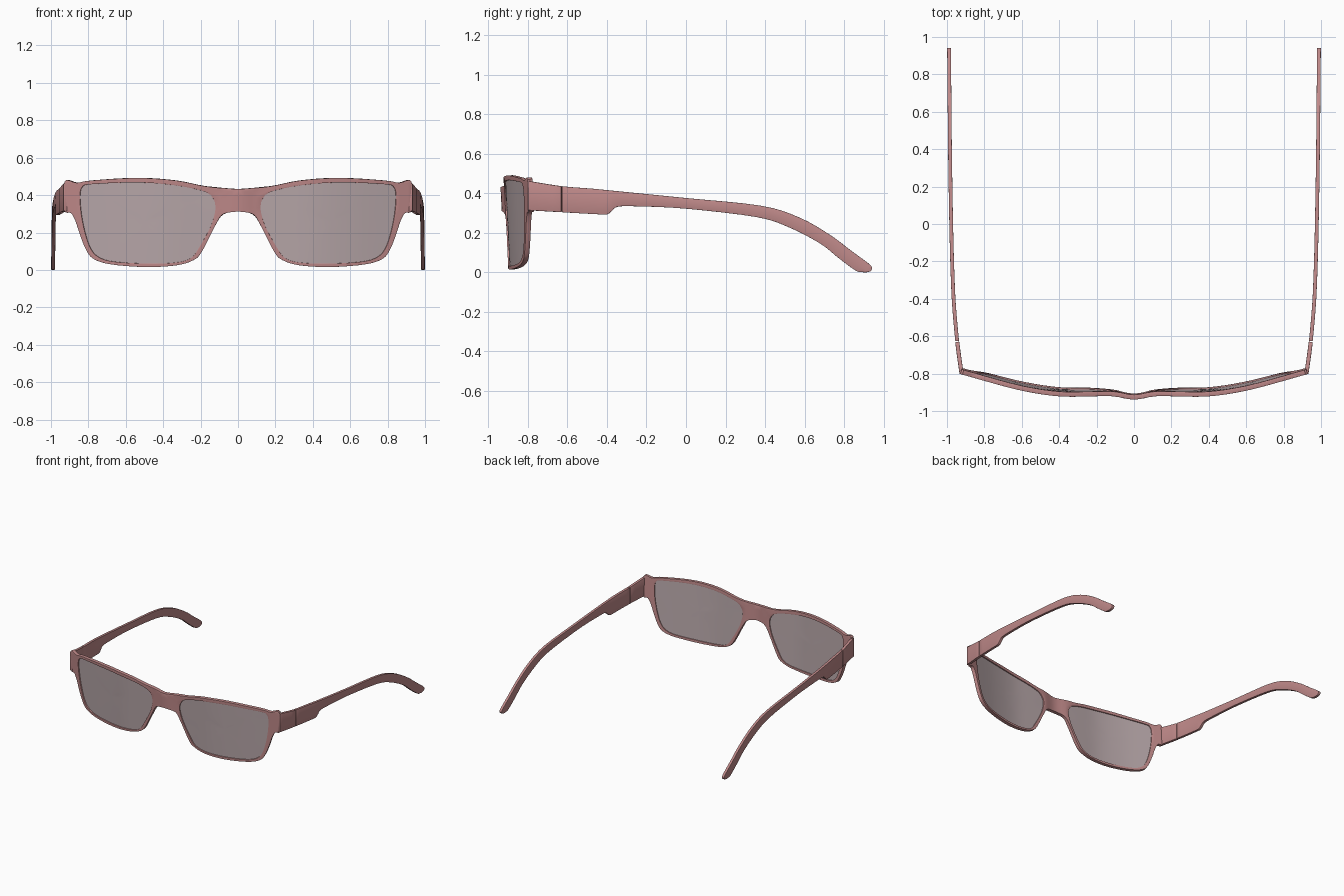
import bpy, bmesh, math
from mathutils import Vector

cube = bpy.data.objects.get("Cube")
if cube:
    bpy.data.objects.remove(cube, do_unlink=True)


def material(name, rgb):
    m = bpy.data.materials.new(name)
    m.use_nodes = True
    m.diffuse_color = (*rgb, 1)
    m.node_tree.nodes["Principled BSDF"].inputs["Base Color"].default_value = (*rgb, 1)
    return m


ROSE = material("rose frame", (0.52, 0.25, 0.25))
TINT = material("grey rose lens", (0.48, 0.39, 0.40))


def spline(pts, n, closed=False):
    """Smooth path through the points, n samples per span."""
    p = [Vector(q) for q in pts]
    count = len(p)
    get = (lambda i: p[i % count]) if closed else (lambda i: p[min(max(i, 0), count - 1)])
    out = []
    for i in range(count if closed else count - 1):
        a, b, c, d = (get(i + k) for k in (-1, 0, 1, 2))
        for s in range(n):
            t = s / n
            out.append(0.5 * (2 * b + (c - a) * t + (2 * a - 5 * b + 4 * c - d) * t * t
                              + (3 * b - a - 3 * c + d) * t ** 3))
    return out if closed else out + [p[-1]]


def follow(pts, x):
    """Smooth height of a curve y(x) given by a few points."""
    x = min(max(x, pts[0][0]), pts[-1][0])
    last = len(pts) - 1
    slope = lambda i: ((pts[min(i + 1, last)][1] - pts[max(i - 1, 0)][1])
                       / (pts[min(i + 1, last)][0] - pts[max(i - 1, 0)][0]))
    i = max(k for k in range(last) if pts[k][0] <= x)
    (x0, y0), (x1, y1) = pts[i], pts[i + 1]
    w = x1 - x0
    t = (x - x0) / w
    return ((2 * t ** 3 - 3 * t * t + 1) * y0 + (t ** 3 - 2 * t * t + t) * w * slope(i)
            + (3 * t * t - 2 * t ** 3) * y1 + (t ** 3 - t * t) * w * slope(i + 1))


def sheet(name, edge_a, edge_b, rows, place, closed, mat, thick, bevel=0, mirror=False):
    """Surface between two paired edges, thickened and rounded."""
    bm = bmesh.new()
    grid = [[bm.verts.new(place(a.lerp(b, r / rows))) for a, b in zip(edge_a, edge_b)]
            for r in range(rows + 1)]
    n = len(edge_a)
    for r in range(rows):
        for i in range(n if closed else n - 1):
            j = (i + 1) % n
            bm.faces.new((grid[r][i], grid[r][j], grid[r + 1][j], grid[r + 1][i]))
    bmesh.ops.remove_doubles(bm, verts=bm.verts, dist=1e-5)
    bmesh.ops.recalc_face_normals(bm, faces=bm.faces)
    mesh = bpy.data.meshes.new(name)
    bm.to_mesh(mesh)
    bm.free()
    ob = bpy.data.objects.new(name, mesh)
    bpy.context.collection.objects.link(ob)
    mesh.materials.append(mat)
    if mirror:
        ob.modifiers.new("mirror", 'MIRROR').merge_threshold = 0.001
    solid = ob.modifiers.new("thickness", 'SOLIDIFY')
    solid.thickness, solid.offset = thick, 0
    if bevel:
        bv = ob.modifiers.new("rounding", 'BEVEL')
        bv.width, bv.segments, bv.angle_limit = bevel, 2, math.radians(50)
    bpy.ops.object.select_all(action='DESELECT')
    ob.select_set(True)
    bpy.context.view_layer.objects.active = ob
    bpy.ops.object.convert(target='MESH')
    bpy.ops.object.shade_smooth_by_angle(angle=math.radians(40))
    return ob


# Half outline of the front (x, z), from under the bridge round to its top
OUTER = [(0, .313), (.08, .297), (.125, .23), (.195, .095), (.24, .052), (.33, .025),
         (.49, .016), (.675, .03), (.77, .06), (.81, .11), (.842, .19), (.865, .26),
         (.89, .305), (.925, .32), (.925, .472), (.86, .466), (.785, .478), (.54, .492),
         (.33, .478), (.17, .447), (0, .432)]
# Lens opening, paired point for point with the outline
INNER = [(.12, .335), (.127, .29), (.15, .225), (.205, .125), (.25, .065), (.33, .04),
         (.48, .034), (.67, .046), (.752, .075), (.79, .125), (.815, .20), (.83, .27),
         (.836, .31), (.839, .335), (.842, .40), (.83, .443), (.785, .458), (.54, .468),
         (.33, .452), (.175, .418), (.13, .378)]
# Wrap of the front as seen from above (x, y)
WRAP = [(0, -.928), (.05, -.922), (.1, -.91), (.2, -.909), (.4, -.908),
        (.6, -.877), (.8, -.825), (.93, -.788)]
N = 4


def front(p, side=1):
    return (side * p.x, follow(WRAP, p.x) + 0.05 * (0.47 - p.y), p.y)


# Front frame: rims, bridge and end pieces
outer = spline(OUTER, N)
outer += [outer[-1].lerp(outer[0], s / N) for s in range(1, N)]
for p in outer:
    p.x = min(max(p.x, 0), .927)
inner = spline(INNER, N, closed=True)
sheet("front_frame", outer, inner, 4, front, True, ROSE, .026, .005, mirror=True)

# Temple arm edges (y, z): top and bottom, paired
TOP = [(-.80, .464), (-.63, .437), (-.48, .425), (-.42, .419), (-.39, .416), (-.36, .413),
       (-.25, .402), (0, .377), (.38, .338), (.575, .278), (.73, .19), (.83, .115),
       (.925, .045), (.942, .022), (.935, .006)]
BOTTOM = [(-.80, .315), (-.63, .305), (-.45, .295), (-.40, .294), (-.375, .312),
          (-.345, .333), (-.25, .335), (0, .323), (.36, .28), (.525, .227), (.68, .146),
          (.77, .075), (.855, .012), (.89, .002), (.915, .001)]
# Splay of the arms as seen from above (y, x)
SPLAY = [(-.80, .922), (-.62, .946), (-.35, .967), (.2, .981), (.94, .989)]
GAP = Vector((.004, 0))

centre = Vector((.5, .26))
for side, word in ((1, "left"), (-1, "right")):
    # Lens, slightly tucked into the rim
    edge = [centre + (p - centre) * 1.006 for p in inner]
    sheet(word + "_lens", edge, [centre] * len(edge), 6,
          lambda p: front(p, side), True, TINT, .010)

    # Hinge block and arm, parted by a fine seam
    arm = lambda p: (side * follow(SPLAY, p.x), p.x, p.y)
    top, bottom = spline(TOP, N), spline(BOTTOM, N)
    sheet(word + "_hinge_block", top[:N + 1], bottom[:N + 1], 2, arm, False, ROSE, .022, .003)
    top[N], bottom[N] = top[N] + GAP, bottom[N] + GAP
    sheet(word + "_temple_arm", top[N:], bottom[N:], 2, arm, False, ROSE, .020, .004)
